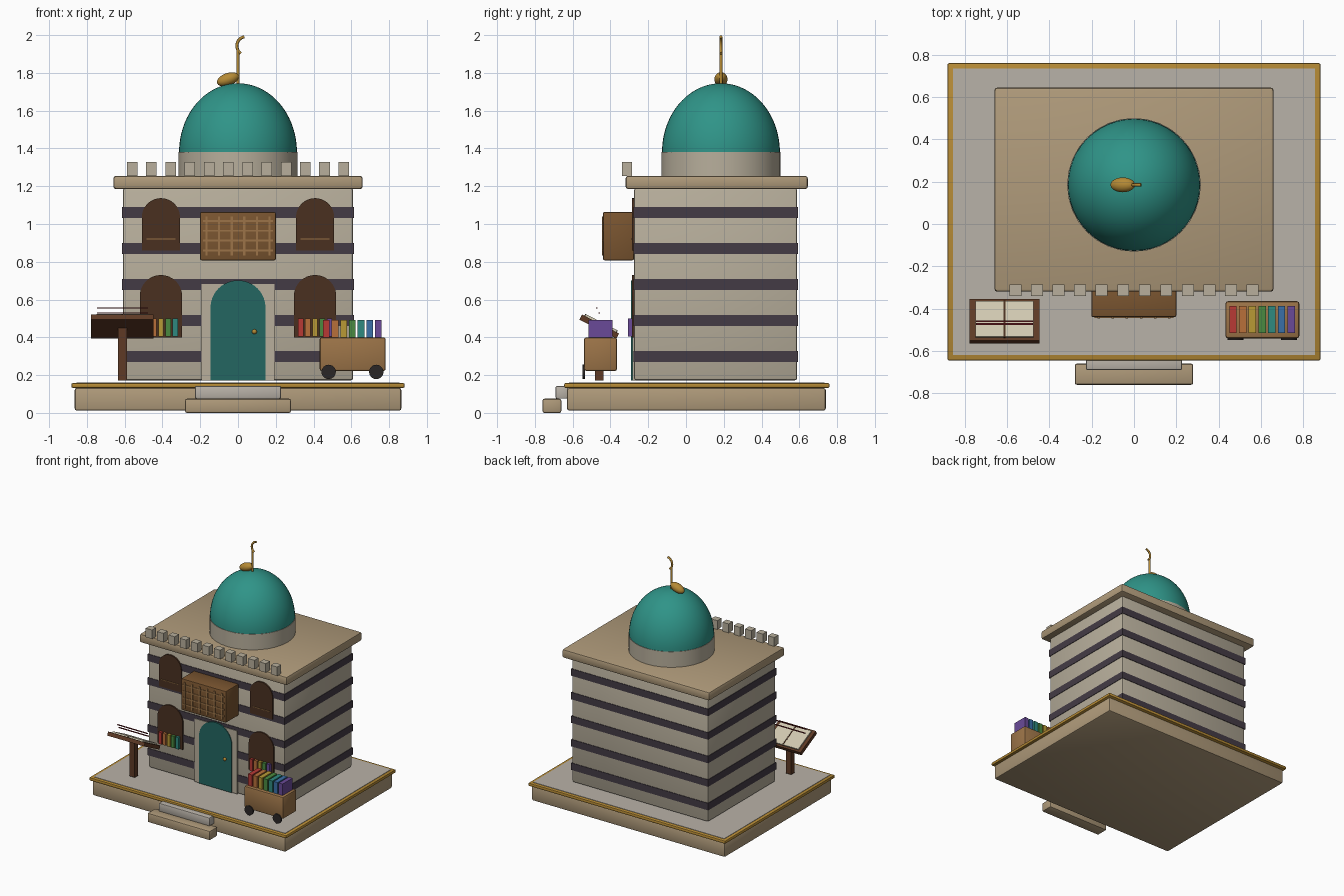
import bpy, bmesh, math
from mathutils import Matrix, Vector

if "Cube" in bpy.data.objects:
    bpy.data.objects.remove(bpy.data.objects["Cube"])


def mat(name, hexcol):
    rgb = [int(hexcol[i:i + 2], 16) / 255 for i in (0, 2, 4)]
    lin = [c / 12.92 if c <= 0.04045 else ((c + 0.055) / 1.055) ** 2.4 for c in rgb]
    m = bpy.data.materials.new(name)
    m.diffuse_color = (*lin, 1)
    m.use_nodes = True
    m.node_tree.nodes["Principled BSDF"].inputs["Base Color"].default_value = m.diffuse_color
    return m


STONE = mat("pale_stone", "B8AF9C")
TAN = mat("tan_stone", "AF9A7A")
PAVE = mat("paving", "B9B2A8")
DARK = mat("dark_stone", "443B45")
GOLD = mat("gold", "B58A35")
TEAL = mat("dome_teal", "2F9488")
DOOR = mat("door_teal", "236661")
WOOD = mat("wood", "7A5530")
LIGHT = mat("light_wood", "9C7448")
DEEP = mat("deep_brown", "4A3020")
BOARD = mat("lectern_wood", "5E3A25")
PAGE = mat("page", "D0C8B0")
RIBBON = mat("ribbon", "6E1F24")
BLACK = mat("wheel_black", "2A2626")
BOOKS = [mat("book_%d" % i, c) for i, c in enumerate(
    ("B83A35", "B8703A", "B89A35", "4A8A40", "2F8A80", "3A70A8", "6A4A98"))]


def finish(name, bm, material, smooth=False):
    bmesh.ops.recalc_face_normals(bm, faces=bm.faces)
    me = bpy.data.meshes.new(name)
    bm.to_mesh(me)
    bm.free()
    ob = bpy.data.objects.new(name, me)
    bpy.context.collection.objects.link(ob)
    me.materials.append(material)
    if smooth:
        bpy.ops.object.select_all(action='DESELECT')
        bpy.context.view_layer.objects.active = ob
        ob.select_set(True)
        bpy.ops.object.shade_smooth_by_angle(angle=math.radians(35))
    return ob


def box(name, x, y, z, material, bevel=0.0):
    """Box from (min, max) ranges."""
    bm = bmesh.new()
    bmesh.ops.create_cube(bm, size=1)
    for v in bm.verts:
        v.co = [(r[0] + r[1]) / 2 + c * (r[1] - r[0]) for r, c in zip((x, y, z), v.co)]
    if bevel:
        bmesh.ops.bevel(bm, geom=bm.edges[:], offset=bevel, segments=2, profile=0.5,
                        affect='EDGES')
    return finish(name, bm, material, bool(bevel))


def cylinder(name, loc, r, depth, material, axis='Z', seg=32):
    bm = bmesh.new()
    rot = Matrix.Rotation(math.pi / 2, 4, 'X') if axis == 'Y' else Matrix()
    bmesh.ops.create_cone(bm, cap_ends=True, segments=seg, radius1=r, radius2=r, depth=depth,
                          matrix=Matrix.Translation(loc) @ rot)
    return finish(name, bm, material, True)


def ellipsoid(name, loc, radii, material, tilt=0.0, half=False, seg=24):
    bm = bmesh.new()
    bmesh.ops.create_uvsphere(bm, u_segments=seg, v_segments=seg, radius=1)
    if half:
        bmesh.ops.delete(bm, geom=[v for v in bm.verts if v.co.z < -0.001], context='VERTS')
    bm.transform(Matrix.Translation(loc) @ Matrix.Rotation(tilt, 4, 'Y')
                 @ Matrix.Diagonal((*radii, 1)))
    return finish(name, bm, material, True)


def arch(name, cx, half_w, z0, z1, y0, y1, material):
    """Round-topped panel."""
    pts = [(cx - half_w, z0), (cx + half_w, z0)]
    pts += [(cx + half_w * math.cos(math.pi * i / 16),
             z1 - half_w + half_w * math.sin(math.pi * i / 16)) for i in range(17)]
    bm = bmesh.new()
    f = bm.faces.new([bm.verts.new((px, y0, pz)) for px, pz in pts])
    ext = bmesh.ops.extrude_face_region(bm, geom=[f])
    bmesh.ops.translate(bm, vec=(0, y1 - y0, 0),
                        verts=[g for g in ext['geom'] if isinstance(g, bmesh.types.BMVert)])
    return finish(name, bm, material)


# Base and steps
box("plinth", (-0.865, 0.865), (-0.63, 0.74), (0.012, 0.132), TAN, 0.012)
box("gold_trim", (-0.882, 0.882), (-0.645, 0.76), (0.132, 0.158), GOLD, 0.008)
box("paving_floor", (-0.856, 0.856), (-0.62, 0.734), (0.14, 0.161), PAVE)
box("lower_step", (-0.28, 0.28), (-0.76, -0.66), (0, 0.075), TAN, 0.01)
box("upper_step", (-0.228, 0.228), (-0.69, -0.625), (0.075, 0.143), PAVE, 0.008)

# Striped building body
box("building_body", (-0.609, 0.609), (-0.275, 0.588), (0.172, 1.19), STONE, 0.012)
for i in range(5):
    z = 0.27 + 0.1905 * i
    box("dark_course_%d" % i, (-0.613, 0.613), (-0.279, 0.592), (z, z + 0.057), DARK)
box("cornice", (-0.66, 0.66), (-0.32, 0.645), (1.185, 1.255), TAN, 0.014)
for i in range(12):
    x = -0.56 + 0.1018 * i
    box("merlon_%d" % i, (x - 0.028, x + 0.028), (-0.34, -0.287), (1.255, 1.327), STONE)

# Drum, dome and finial
DY = 0.185
cylinder("drum", (0, DY, 1.318), 0.316, 0.126, STONE)
ellipsoid("dome", (0, DY, 1.38), (0.312, 0.312, 0.365), TEAL, half=True, seg=48)
ellipsoid("finial_bulb", (-0.053, DY, 1.766), (0.061, 0.035, 0.033), GOLD, tilt=math.radians(-20))
cylinder("finial_rod", (0, DY, 1.82), 0.008, 0.2, GOLD, seg=12)
cu = bpy.data.curves.new("finial_crescent", 'CURVE')
cu.dimensions = '3D'
cu.bevel_depth = 0.008
cu.bevel_resolution = 2
cu.use_fill_caps = True
sp = cu.splines.new('POLY')
sp.points.add(12)
for i, p in enumerate(sp.points):
    a = math.radians(100 + 135 * i / 12)
    p.co = (0.042 + 0.048 * math.cos(a), DY, 1.943 + 0.049 * math.sin(a), 1)
cu.materials.append(GOLD)
bpy.context.collection.objects.link(bpy.data.objects.new("finial_crescent", cu))

# Door
box("door_surround", (-0.192, 0.192), (-0.284, -0.26), (0.172, 0.682), STONE)
arch("door", 0, 0.146, 0.172, 0.702, -0.29, -0.265, DOOR)
ellipsoid("door_knob", (0.087, -0.293, 0.43), (0.013,) * 3, GOLD, seg=12)

# Windows with shelf bars and books
for side, s in (("left", -1), ("right", 1)):
    cx = 0.408 * s
    arch(side + "_upper_window", cx, 0.101, 0.86, 1.137, -0.286, -0.265, DEEP)
    box(side + "_upper_window_bar", (cx - 0.077, cx + 0.077), (-0.29, -0.28),
        (0.917, 0.922), LIGHT)
    arch(side + "_lower_window", cx, 0.112, 0.40, 0.73, -0.286, -0.265, DEEP)
    for i in range(5):
        x = cx + 0.038 * (i - 2)
        c = BOOKS[6] if (s > 0 and i == 4) else BOOKS[i]
        box("%s_window_book_%d" % (side, i), (x - 0.014, x + 0.014), (-0.308, -0.284),
            (0.405, 0.50), c)

# Lattice bay
box("bay_box", (-0.202, 0.2), (-0.44, -0.275), (0.808, 1.063), WOOD, 0.008)
for i in range(6):
    x = -0.167 + 0.0668 * i
    box("lattice_upright_%d" % i, (x - 0.006, x + 0.006), (-0.446, -0.436), (0.832, 1.04), LIGHT)
for i in range(4):
    z = 0.86 + 0.052 * i
    box("lattice_rail_%d" % i, (-0.186, 0.186), (-0.444, -0.436), (z - 0.005, z + 0.005), LIGHT)

# Lectern with open book, sloping down towards the building
LX, LY = -0.612, -0.459
box("lectern_post", (LX - 0.024, LX + 0.024), (LY - 0.022, LY + 0.022), (0.172, 0.45), BOARD)
tilt = Matrix.Translation((LX, LY, 0.457)) @ Matrix.Rotation(math.radians(-27), 4, 'X')
parts = [box("lectern_board", (-0.165, 0.165), (-0.11, 0.11), (-0.015, 0.015), BOARD),
         box("book_spine", (-0.004, 0.004), (-0.096, 0.096), (0.015, 0.025), DEEP)]
for side, s in (("left", -1), ("right", 1)):
    parts.append(box(side + "_page", sorted((s * 0.005, s * 0.138)), (-0.094, 0.094),
                     (0.015, 0.026), PAGE))
for ob in parts:
    ob.data.transform(tilt)
for i, (y, z) in enumerate(((-0.473, 0.555), (-0.46, 0.528))):
    box("ribbon_%d" % i, (LX - 0.135, LX + 0.135), (y - 0.004, y + 0.004),
        (z - 0.003, z + 0.003), RIBBON)

# Book cart
box("cart_body", (0.432, 0.782), (-0.54, -0.365), (0.222, 0.40), LIGHT, 0.012)
for i, x in enumerate((0.48, 0.732)):
    cylinder("cart_wheel_%d" % i, (x, -0.542, 0.217), 0.038, 0.012, BLACK, 'Y', 24)
for i, c in enumerate(BOOKS):
    x = 0.468 + 0.0458 * i
    box("cart_book_%d" % i, (x - 0.0175, x + 0.0175), (-0.515, -0.388), (0.395, 0.493), c)
